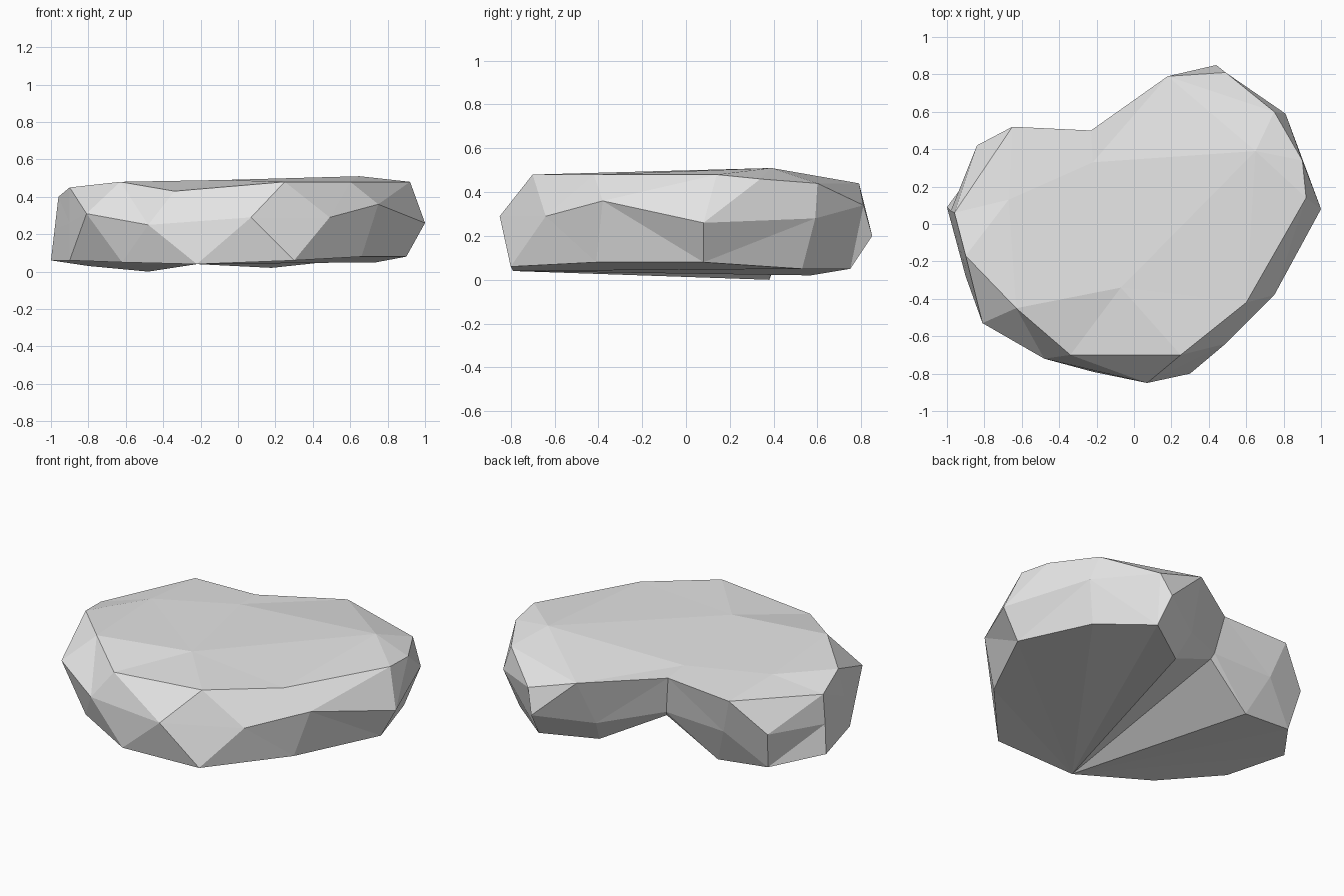
import bpy
import bmesh
from mathutils import Vector
from mathutils.geometry import delaunay_2d_cdt

default_cube = bpy.data.objects.get("Cube")
if default_cube:
    bpy.data.objects.remove(default_cube, do_unlink=True)

# Contour rings in hundredths of a unit, counter-clockwise from the -x side
TOP_RIM = [(-96, 6, 40), (-90, -17, 45), (-63, -45, 48), (-34, -70, 43),
           (25, -70, 48), (60, -42, 48), (92, 14, 48), (90, 34, 46),
           (75, 60, 44), (18, 79, 44), (-23, 50, 47), (-65, 52, 45)]
WAIST = [(-98, 7, 23), (-90, -23, 26), (-81, -53, 31), (-48, -72, 25),
         (7, -85, 29), (49, -64, 29), (75, -38, 36), (100, 8, 26),
         (81, 59, 28), (49, 81, 34), (44, 85, 20), (14, 66, 16),
         (-19, 46, 24), (-58, 47, 23), (-84, 42, 26)]
FOOT = [(-100, 9, 6), (-90, -28, 6), (-62, -57, 5), (-22, -79, 4),
        (30, -80, 6), (66, -41, 8), (90, 8, 8), (74, 53, 5),
        (46, 75, 5), (18, 57, 2), (-18, 44, 21), (-48, 38, 0), (-80, 36, 3)]
# Slight bumps inside the top surface
TOP_BUMPS = [(-67, 13, 47), (-22, 33, 48), (-7, -34, 49), (65, 39, 51)]
FRONT_FOOT = 3  # foot corner from which the underside facets spread


def add_points(bm, points):
    return [bm.verts.new(Vector(point) / 100) for point in points]


def zip_rings(bm, upper, lower):
    """Join two closed rings with triangles, taking the shorter diagonal."""
    count_u, count_l = len(upper), len(lower)
    i = j = 0
    while i < count_u or j < count_l:
        here_u, here_l = upper[i % count_u], lower[j % count_l]
        next_u, next_l = upper[(i + 1) % count_u], lower[(j + 1) % count_l]
        span_u = (next_u.co - here_l.co).length
        span_l = (next_l.co - here_u.co).length
        if j == count_l or (i < count_u and span_u < span_l):
            bm.faces.new((here_u, here_l, next_u))
            i += 1
        else:
            bm.faces.new((here_u, here_l, next_l))
            j += 1


def cap_top(bm, rim, bumps):
    """Triangulate the top inside its rim, through the inner bumps."""
    verts = rim + bumps
    count = len(rim)
    border = [(k, (k + 1) % count) for k in range(count)]
    flat = [vert.co.to_2d() for vert in verts]
    result = delaunay_2d_cdt(flat, border, [], 1, 0.0001)
    triangles, sources = result[2], result[3]
    for triangle in triangles:
        bm.faces.new([verts[sources[k][0]] for k in triangle])


def cap_bottom(bm, ring, start):
    """Spread the underside facets from one corner of the foot."""
    order = ring[start:] + ring[:start]
    for first, second in zip(order[1:], order[2:]):
        bm.faces.new((order[0], first, second))


# Stone colour
stone = bpy.data.materials.new("pale_grey_stone")
stone.use_nodes = True
colour = (0.8, 0.8, 0.8, 1)
stone.diffuse_color = colour
for node in stone.node_tree.nodes:
    if node.type == "BSDF_PRINCIPLED":
        node.inputs["Base Color"].default_value = colour

# Flat faceted rock with two lobes
bm = bmesh.new()
rim = add_points(bm, TOP_RIM)
waist = add_points(bm, WAIST)
foot = add_points(bm, FOOT)
bumps = add_points(bm, TOP_BUMPS)
zip_rings(bm, rim, waist)
zip_rings(bm, waist, foot)
cap_top(bm, rim, bumps)
cap_bottom(bm, foot, FRONT_FOOT)
bmesh.ops.recalc_face_normals(bm, faces=bm.faces)

mesh = bpy.data.meshes.new("flat_rock")
bm.to_mesh(mesh)
bm.free()
mesh.materials.append(stone)
rock = bpy.data.objects.new("flat_rock", mesh)
bpy.context.collection.objects.link(rock)
